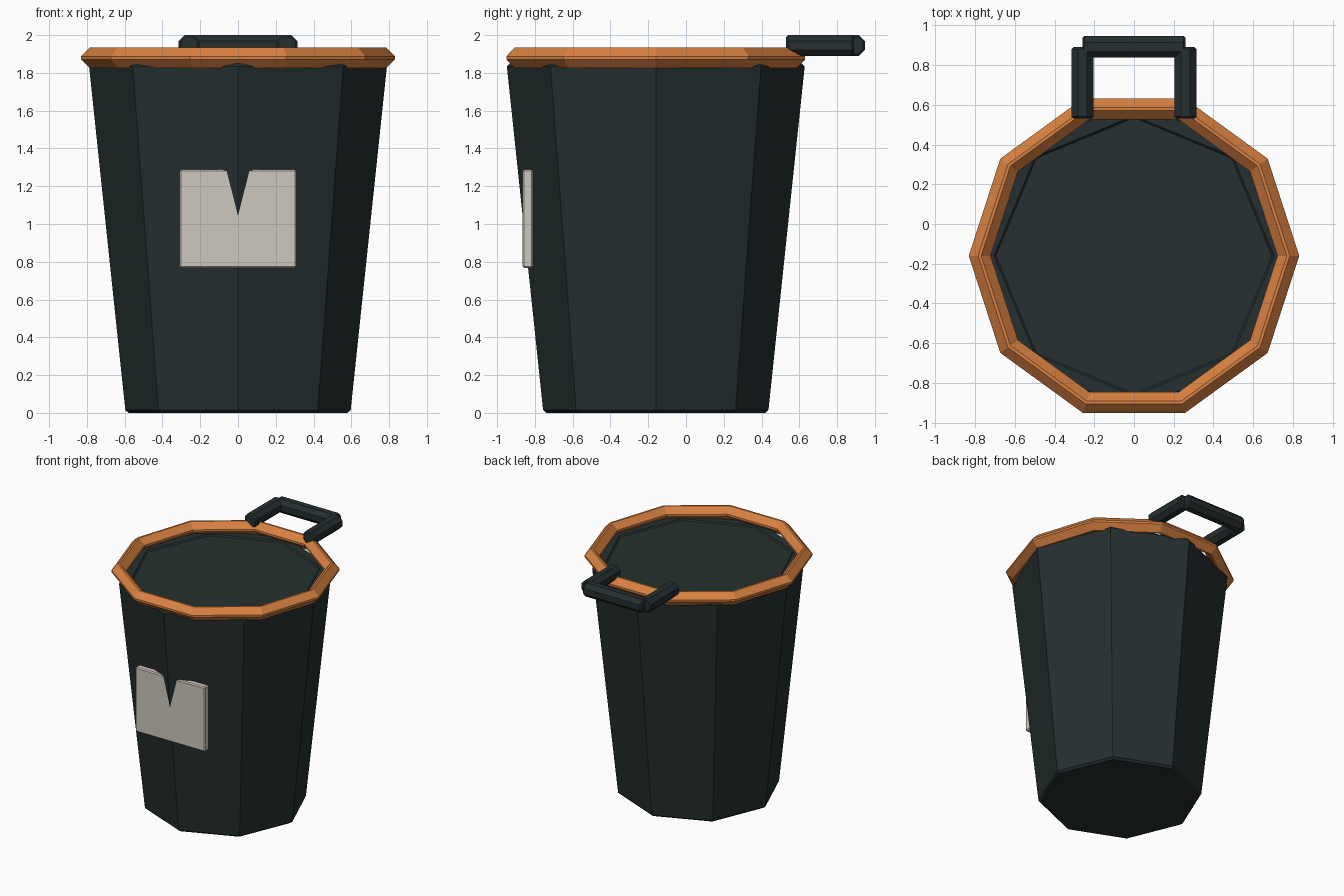
import bpy
import bmesh
from math import cos, sin, pi
from mathutils import Matrix, Vector

cube = bpy.data.objects.get("Cube")
if cube:
    bpy.data.objects.remove(cube)

AXIS_Y = -0.16  # centre line of the bucket


def material(name, rgb):
    mat = bpy.data.materials.new(name)
    mat.use_nodes = True
    mat.diffuse_color = (*rgb, 1)
    bsdf = mat.node_tree.nodes["Principled BSDF"]
    bsdf.inputs["Base Color"].default_value = (*rgb, 1)
    bsdf.inputs["Roughness"].default_value = 0.7
    return mat


DARK = material("dark_slate", (0.018, 0.028, 0.029))
ORANGE = material("orange", (0.69, 0.22, 0.052))
PALE = material("pale_grey", (0.61, 0.57, 0.51))


def finish(bm, name, mat, bevel=0.0, segments=1):
    bmesh.ops.recalc_face_normals(bm, faces=bm.faces)
    mesh = bpy.data.meshes.new(name)
    bm.to_mesh(mesh)
    bm.free()
    mesh.materials.append(mat)
    obj = bpy.data.objects.new(name, mesh)
    bpy.context.collection.objects.link(obj)
    if bevel:
        mod = obj.modifiers.new("soft_edges", "BEVEL")
        mod.width = bevel
        mod.segments = segments
        mod.limit_method = "ANGLE"
        mod.angle_limit = pi / 3
    return obj


def lathe(name, profile, sides, mat, closed=False, bevel=0.0):
    """Sweep (radius, z) points around the bucket's centre line."""
    bm = bmesh.new()
    rings = []
    for r, z in profile:
        rings.append([bm.verts.new((r * cos(2 * pi * i / sides),
                                    AXIS_Y + r * sin(2 * pi * i / sides), z))
                      for i in range(sides)])
    pairs = list(zip(rings, rings[1:]))
    if closed:
        pairs.append((rings[-1], rings[0]))
    else:
        bm.faces.new(rings[0])
        bm.faces.new(rings[-1])
    for a, b in pairs:
        for i in range(sides):
            j = (i + 1) % sides
            bm.faces.new((a[i], a[j], b[j], b[i]))
    return finish(bm, name, mat, bevel)


def bar(name, start, end, radius):
    """Eight-sided rod with flats facing up and down."""
    start, end = Vector(start), Vector(end)
    axis = end - start
    bm = bmesh.new()
    turn = axis.to_track_quat("Z", "Y").to_matrix().to_4x4()
    place = Matrix.Translation((start + end) / 2) @ turn @ Matrix.Rotation(pi / 8, 4, "Z")
    bmesh.ops.create_cone(bm, cap_ends=True, segments=8, radius1=radius,
                          radius2=radius, depth=axis.length, matrix=place)
    return finish(bm, name, DARK, 0.01)


# Tapered eight-sided body with a shallow recessed top
lathe("bucket_body", [(0.595, 0), (0.79, 1.85), (0.705, 1.85), (0.695, 1.84)],
      8, DARK, bevel=0.015)

# Ten-sided rim with a blunted diamond section
R, Z, TIP, FLAT = 0.777, 1.88, 0.055, 0.008
section = [(R + TIP, Z - FLAT), (R + TIP, Z + FLAT), (R + FLAT, Z + TIP), (R - FLAT, Z + TIP),
           (R - TIP, Z + FLAT), (R - TIP, Z - FLAT), (R - FLAT, Z - TIP), (R + FLAT, Z - TIP)]
lathe("rim", section, 10, ORANGE, closed=True)

# Handle at the back: two arms and a grip
for side, label in ((1, "left"), (-1, "right")):
    bar(label + "_handle_arm", (side * 0.26, 0.53, 1.945), (side * 0.26, 0.89, 1.945), 0.0595)
bar("handle_grip", (-0.26, 0.892, 1.945), (0.26, 0.892, 1.945), 0.0595)

# Flat front plate, pierced by the body's front edge
bm = bmesh.new()
bmesh.ops.create_cube(bm, size=1, matrix=Matrix.Translation((0, -0.8375, 1.0275))
                      @ Matrix.Diagonal((0.62, 0.055, 0.52, 1)))
finish(bm, "front_plate", PALE, 0.008)
